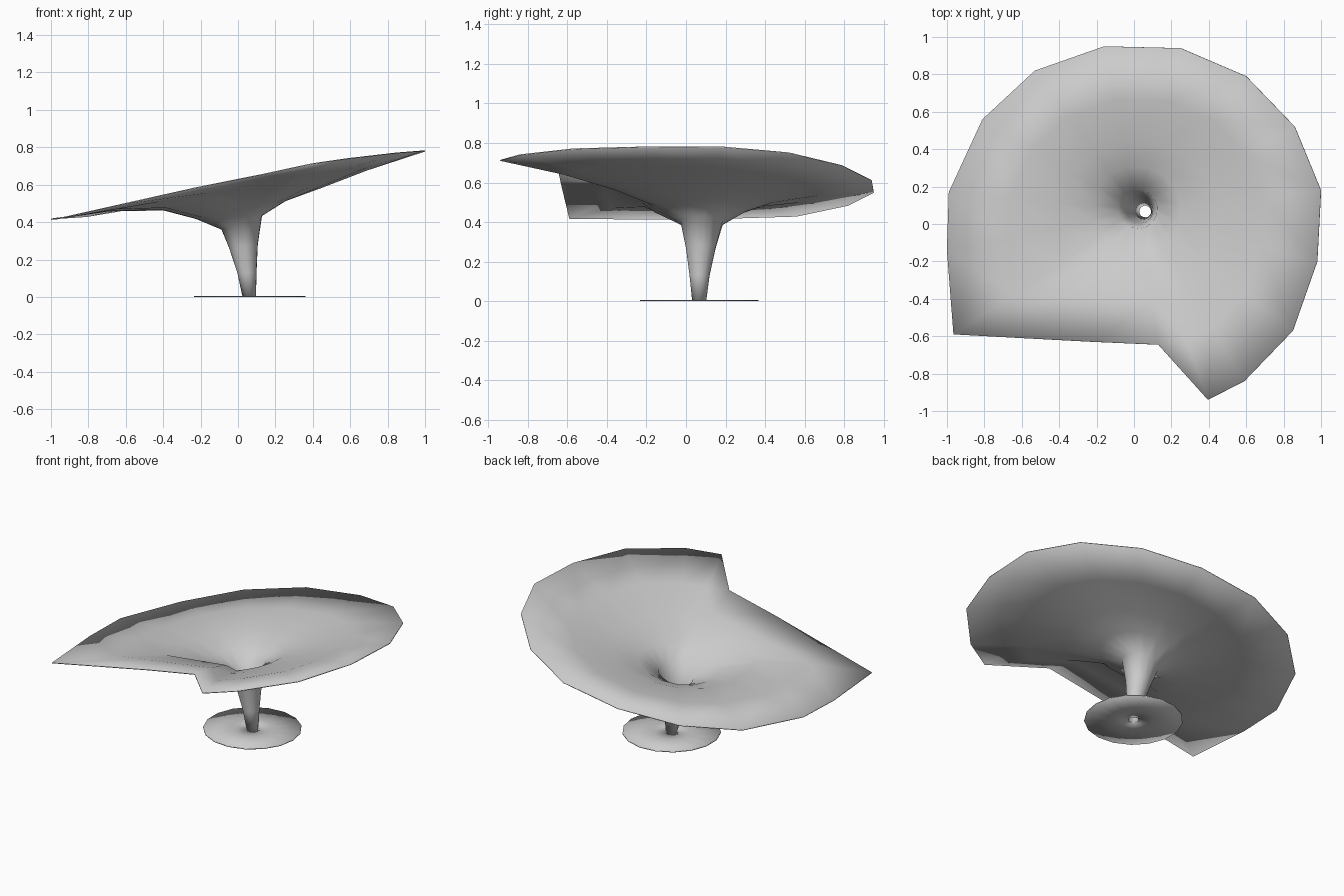
import bpy
import math
from math import cos, sin

if "Cube" in bpy.data.objects:
    bpy.data.objects.remove(bpy.data.objects["Cube"])


def sheet(name, rings, thickness):
    """Skin a list of closed rings into a thin, smooth shell."""
    n = len(rings[0])
    verts = [p for ring in rings for p in ring]
    faces = [(r * n + i, r * n + (i + 1) % n, (r + 1) * n + (i + 1) % n, (r + 1) * n + i)
             for r in range(len(rings) - 1) for i in range(n)]
    mesh = bpy.data.meshes.new(name)
    mesh.from_pydata(verts, [], faces)
    mesh.polygons.foreach_set("use_smooth", [True] * len(faces))
    ob = bpy.data.objects.new(name, mesh)
    bpy.context.collection.objects.link(ob)
    mod = ob.modifiers.new("thickness", 'SOLIDIFY')
    mod.thickness = thickness
    mod.offset = 0
    return ob


def ring(cx, cy, z, radius, slope, angles):
    """Circle whose height tilts with x."""
    return [(cx + radius * cos(a), cy + radius * sin(a), z + slope * radius * cos(a)) for a in angles]


# Rim of the tilted dish, with the straight cut at the front left
rim = [(1.0, .18, .78), (.86, .52, .75), (.60, .79, .685), (.25, .94, .61),
       (-.16, .95, .55), (-.53, .82, .485), (-.81, .56, .43), (-.99, .17, .418),
       (-1.0, -.14, .415), (-.965, -.59, .418), (-.60, -.61, .50), (-.22, -.63, .585),
       (.13, -.645, .655), (.395, -.94, .712), (.59, -.84, .74), (.85, -.57, .77), (.98, -.20, .78)]
AX, AY = .03, .06
angles = [math.atan2(y - AY, x - AX) for x, y, z in rim]

# Flared part between throat and rim
flare = []
for t in (.68, .42):
    loop = []
    for x, y, z in rim:
        px, py = AX + (x - AX) * t, AY + (y - AY) * t
        if t > .5:
            pz = .572 + .165 * px - .05 * py * (.5 + .5 * min(1, max(-1, px + .3)))
        else:
            pz = .525 + .14 * px - .04 * py
        loop.append((px, py, pz))
    flare.append(loop)

# Throat and stem: centre x, centre y, height, radius, tilt
stem = [ring(*s, angles) for s in (
    (.015, .07, .467, .24, .20),
    (.02, .08, .398, .107, .34),
    (.03, .075, .27, .074, .15),
    (.048, .069, .13, .049, .05),
    (.06, .067, .003, .034, 0))]
sheet("dish_and_stem", [rim] + flare + stem, .005)

# Round foot plate, open in the middle
even = [2 * math.pi * i / 17 for i in range(17)]
sheet("foot_plate", [ring(.06, .067, .003, r, 0, even) for r in (.034, .12, .3)], .006)
